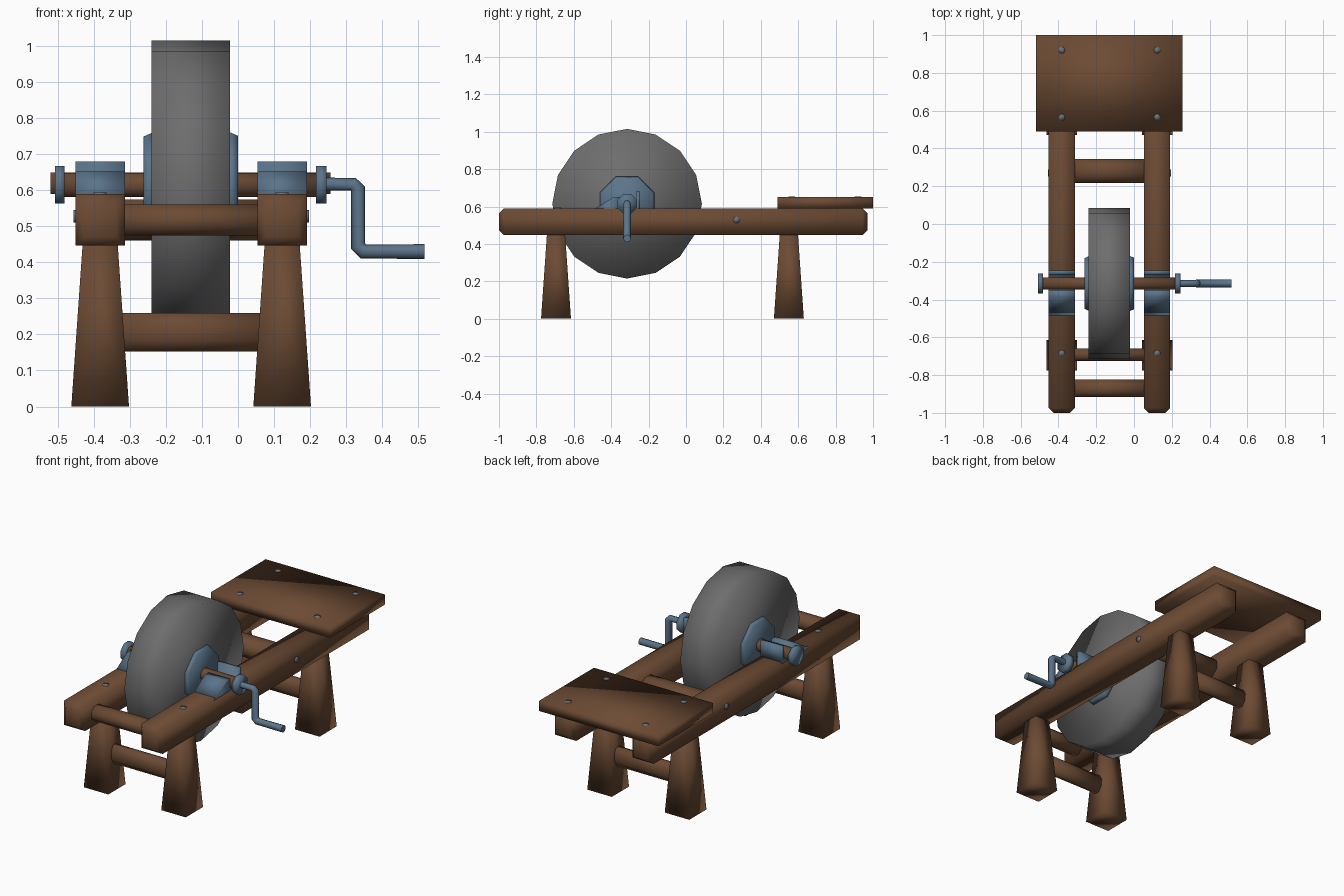
import bpy, bmesh, math
from mathutils import Matrix, Vector

if "Cube" in bpy.data.objects:
    bpy.data.objects.remove(bpy.data.objects["Cube"])


def material(name, rgb):
    m = bpy.data.materials.new(name)
    m.diffuse_color = (*rgb, 1)
    m.use_nodes = True
    m.node_tree.nodes["Principled BSDF"].inputs["Base Color"].default_value = m.diffuse_color
    return m


WOOD = material("brown wood", (0.150, 0.070, 0.034))
STONE = material("grey stone", (0.155, 0.155, 0.155))
IRON = material("blue iron", (0.105, 0.175, 0.255))
BOLT = material("bolt grey", (0.14, 0.165, 0.19))

CX = -0.13              # middle of the frame
RAIL = 0.2525           # rail offset from the middle
AY, AZ = -0.315, 0.615  # wheel axis


def finish(name, bm, mat):
    bmesh.ops.recalc_face_normals(bm, faces=bm.faces)
    me = bpy.data.meshes.new(name)
    bm.to_mesh(me)
    bm.free()
    me.materials.append(mat)
    for p in me.polygons:
        p.use_smooth = True
    ob = bpy.data.objects.new(name, me)
    bpy.context.collection.objects.link(ob)
    return ob


def box(name, lo, hi, mat, taper=1.0, end_bevel=0.0):
    """Box from corner to corner; taper scales the top, end_bevel chamfers the y ends."""
    lo, hi = Vector(lo), Vector(hi)
    c, s = (lo + hi) / 2, hi - lo
    bm = bmesh.new()
    bmesh.ops.create_cube(bm, size=1)
    for v in bm.verts:
        k = taper if v.co.z > 0 else 1
        v.co = c + Vector((v.co.x * s.x * k, v.co.y * s.y * k, v.co.z * s.z))
    if end_bevel:
        edges = [e for e in bm.edges if abs(e.verts[0].co.y - e.verts[1].co.y) < 1e-4]
        bmesh.ops.bevel(bm, geom=edges, offset=end_bevel, segments=1, affect='EDGES')
    return finish(name, bm, mat)


def rod(name, x0, x1, y, z, ry, rz, mat, sides=8, r1=1.0, flat=True):
    """Prism along x; ry and rz are half sizes, r1 scales the x1 end."""
    bm = bmesh.new()
    k = 1 / math.cos(math.pi / sides) if flat else 1
    off = math.pi / sides if flat else 0
    rings = []
    for x, r in ((x0, 1), (x1, r1)):
        ring = []
        for i in range(sides):
            a = off + 2 * math.pi * i / sides
            ring.append(bm.verts.new((x, y + ry * k * r * math.cos(a), z + rz * k * r * math.sin(a))))
        rings.append(ring)
        bm.faces.new(ring)
    for i in range(sides):
        j = (i + 1) % sides
        bm.faces.new((rings[0][i], rings[0][j], rings[1][j], rings[1][i]))
    return finish(name, bm, mat)


def bolt(name, pos, axis):
    bm = bmesh.new()
    rot = Matrix.Rotation(math.pi / 2, 4, 'Y') if axis == 'x' else Matrix()
    bmesh.ops.create_cone(bm, cap_ends=True, segments=8, radius1=0.018, radius2=0.018,
                          depth=0.01, matrix=Matrix.Translation(pos) @ rot)
    finish(name, bm, BOLT)


def bracket(name, x0, x1):
    """U-shaped axle rest: sloped front wedge, floor and back lip."""
    prof = [(-0.5, 0.58), (-0.385, 0.652), (-0.35, 0.652), (-0.35, 0.593),
            (-0.268, 0.593), (-0.268, 0.68), (-0.245, 0.68), (-0.245, 0.58)]
    bm = bmesh.new()
    f = bm.faces.new([bm.verts.new((x0, y, z)) for y, z in prof])
    g = bmesh.ops.extrude_face_region(bm, geom=[f])["geom"]
    bmesh.ops.translate(bm, vec=(x1 - x0, 0, 0),
                        verts=[v for v in g if isinstance(v, bmesh.types.BMVert)])
    finish(name, bm, IRON)


# Each side of the frame: rail, legs, axle rest and bolts
for side, s in (("left", -1), ("right", 1)):
    x = CX + s * RAIL
    box(side + "_rail", (x - 0.069, -1.0, 0.447), (x + 0.069, 0.97, 0.59), WOOD, end_bevel=0.025)
    for end, y in (("front", -0.695), ("rear", 0.55)):
        box(f"{side}_{end}_leg", (x - 0.08, y - 0.08, 0), (x + 0.08, y + 0.08, 0.46), WOOD, taper=0.6)
    bracket(side + "_axle_rest", x - 0.069, x + 0.069)
    bolt(side + "_front_bolt", (x, -0.685, 0.589), 'z')
    bolt(side + "_side_bolt", (x + s * 0.069, 0.27, 0.528), 'x')
    for y in (0.565, 0.92):
        bolt(side + "_seat_bolt", (x, y, 0.648), 'z')

# Cross bars between rails and stretchers between legs
rod("front_cross_bar", -0.35, 0.09, -0.87, 0.517, 0.047, 0.043, WOOD)
rod("middle_cross_bar", -0.35, 0.09, 0.28, 0.518, 0.064, 0.057, WOOD)
for end, y in (("front", -0.692), ("rear", 0.55)):
    rod(end + "_stretcher", -0.36, 0.10, y, 0.206, 0.034, 0.053, WOOD)

# Seat board
box("seat_board", (-0.52, 0.49, 0.59), (0.257, 1.0, 0.65), WOOD)

# Grinding wheel, hub plates, axle and end collars
rod("grinding_wheel", -0.24, -0.022, AY, AZ, 0.4, 0.4, STONE, sides=16, flat=False)
rod("left_hub_plate", -0.235, -0.262, AY, AZ, 0.146, 0.146, IRON, r1=0.92)
rod("right_hub_plate", -0.027, 0.0, AY, AZ, 0.148, 0.148, IRON, r1=0.92)
rod("axle", -0.5, 0.24, AY, AZ, 0.033, 0.033, WOOD)
rod("left_collar", -0.508, -0.482, AY, AZ, 0.052, 0.052, IRON)
rod("right_collar", 0.217, 0.246, AY, AZ, 0.052, 0.052, IRON)

# Crank handle
cu = bpy.data.curves.new("crank_handle", 'CURVE')
cu.dimensions = '3D'
cu.bevel_depth = 0.02
cu.bevel_resolution = 2
cu.use_fill_caps = True
path = [(0.235, 0.617), (0.32, 0.617), (0.333, 0.603), (0.333, 0.445), (0.348, 0.43), (0.517, 0.43)]
sp = cu.splines.new('POLY')
sp.points.add(len(path) - 1)
for i, (p, (x, z)) in enumerate(zip(sp.points, path)):
    p.co = (x, AY, z, 1)
    p.radius = 0.92 if i < 2 else 1.03
cu.materials.append(IRON)
crank = bpy.data.objects.new("crank_handle", cu)
bpy.context.collection.objects.link(crank)
bpy.context.view_layer.objects.active = crank
crank.select_set(True)
bpy.ops.object.convert(target='MESH')
bpy.ops.object.shade_smooth()
